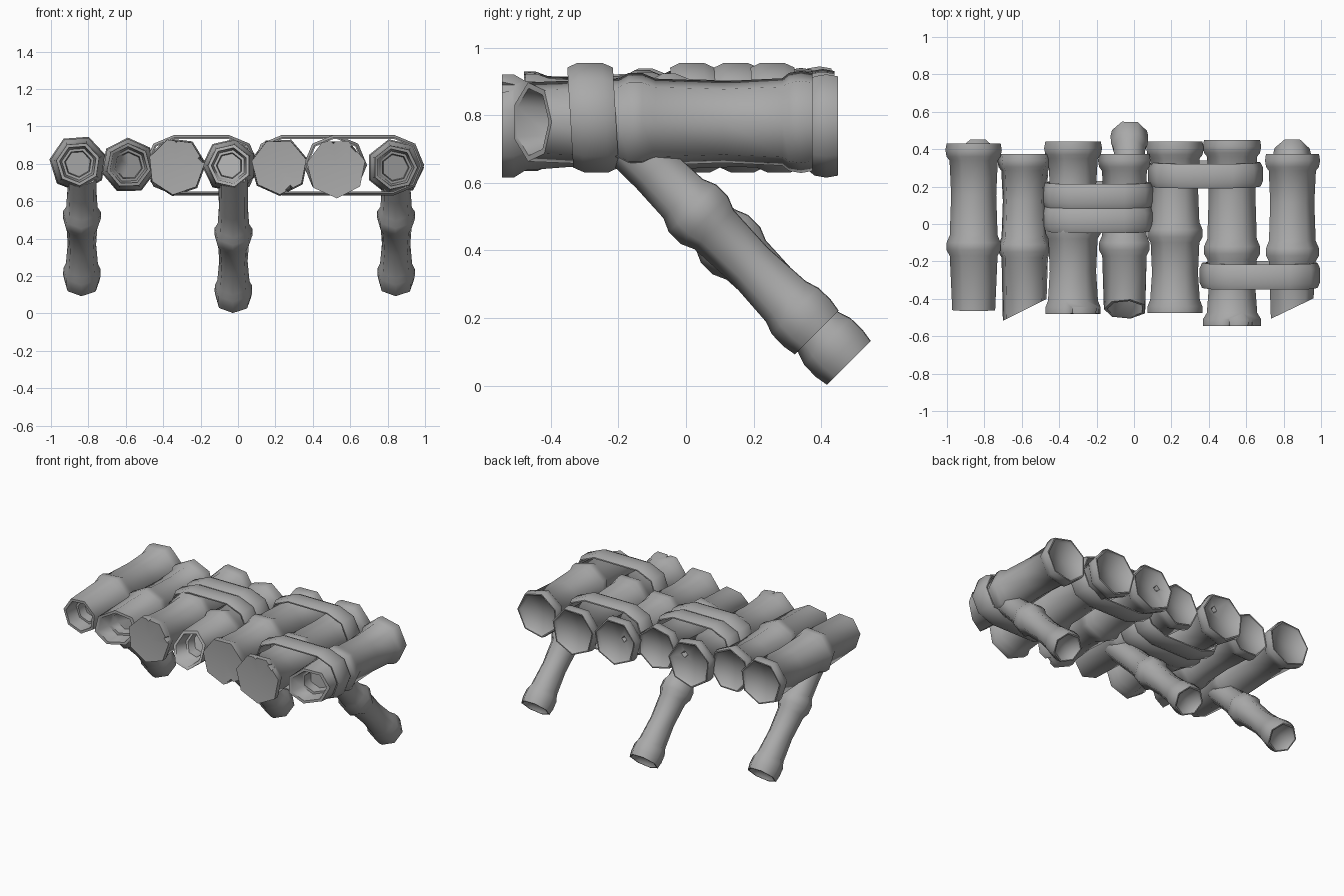
import bpy, bmesh
from math import sin, cos, pi, radians

if "Cube" in bpy.data.objects:
    bpy.data.objects.remove(bpy.data.objects["Cube"])

SIDES = 7
grey = bpy.data.materials.new("dark_grey")
grey.diffuse_color = (.4, .4, .4, 1)
grey.use_nodes = True
grey.node_tree.nodes["Principled BSDF"].inputs["Base Color"].default_value = grey.diffuse_color


def finish(name, bm, loc=(0, 0, 0), rot_x=0.0):
    bmesh.ops.recalc_face_normals(bm, faces=bm.faces)
    me = bpy.data.meshes.new(name)
    bm.to_mesh(me)
    bm.free()
    me.materials.append(grey)
    ob = bpy.data.objects.new(name, me)
    bpy.context.collection.objects.link(ob)
    ob.location = loc
    ob.rotation_euler = (rot_x, 0, 0)
    return ob


def smooth(ob):
    bpy.ops.object.select_all(action='DESELECT')
    ob.select_set(True)
    bpy.context.view_layer.objects.active = ob
    bpy.ops.object.shade_smooth_by_angle(angle=radians(60))


def bamboo(name, outer, loc, rot_x=0.0, roll=0.0, slant=(0, 0), hollow=True):
    """Revolve (y, radius) pairs, listed back to front, with a recess at each end."""
    b, rb = outer[0]
    f, rf = outer[-1]
    back = [(b - .035, 0), (b - .02, rb - .02), (b, rb - .008)]
    if hollow:
        front = [(f, rf - .018), (f + .09, rf - .03), (f + .09, rf - .045),
                 (f + .15, rf - .05), (f + .15, 0)]
    else:
        front = [(f + .012, 0)]
    prof = back + outer + front
    cut_from = len(back) + len(outer) - 1
    bm = bmesh.new()
    rings = []
    for k, (y, r) in enumerate(prof):
        ring = []
        for i in range(SIDES if r else 1):
            a = roll + 2 * pi * i / SIDES
            x, z = r * cos(a), r * sin(a)
            dy = slant[0] * x + slant[1] * z if k >= cut_from else 0
            ring.append(bm.verts.new((x, y + dy, z)))
        rings.append(ring)
    for p, q in zip(rings, rings[1:]):
        for i in range(SIDES):
            j = (i + 1) % SIDES
            vs = [p[i % len(p)], p[j % len(p)], q[j % len(q)], q[i % len(q)]]
            bm.faces.new(list(dict.fromkeys(vs)))
    return finish(name, bm, loc, rot_x)


def pole_profile(back, node, front, r, r_front):
    """Thick rim at the back, waist, raised node, then the front length."""
    flare = r_front > .14
    out = [(back, r * 1.2), (back - .035, r * 1.25), (back - .07, r * 1.2), (back - .09, r * 1.07),
           ((back + node) / 2, r), (node + .06, r * 1.06), (node + .02, r * 1.2),
           (node - .02, r * 1.2), (node - .05, r * 1.06)]
    if flare:
        out += [((node + front) / 2, r), (front + .07, r * 1.08), (front + .035, r_front)]
    return out + [(front, r_front)]


def notch(ob, loc, size):
    """Chip a splintered bite out of an end."""
    bm = bmesh.new()
    bmesh.ops.create_cone(bm, cap_ends=True, segments=4, radius1=size, radius2=.004, depth=.12)
    # the wide end of the cone faces out of the pole
    cutter = finish("chip_cutter", bm, loc, radians(90 if loc[1] > 0 else -90))
    cutter.hide_render = True
    m = ob.modifiers.new("chip", 'BOOLEAN')
    m.operation, m.object, m.solver = 'DIFFERENCE', cutter, 'EXACT'
    bpy.context.view_layer.objects.active = ob
    bpy.ops.object.modifier_apply(modifier=m.name)
    bpy.data.objects.remove(cutter)


# Deck poles: x, z, back, node, front, waist radius, front radius, cut slant, hollow, roll
poles = [
    (-.855, .80, .43, -.12, -.46, .124, .118, (0, -.05), True, .3),
    (-.585, .79, .375, -.13, -.46, .120, .120, (.5, 0), True, .7),
    (-.33, .785, .44, -.03, -.48, .128, .152, (0, 0), False, .1),
    (-.045, .79, .375, -.12, -.455, .118, .116, (0, .45), True, .45),
    (.22, .785, .44, -.05, -.475, .126, .150, (0, 0), False, .25),
    (.525, .775, .45, -.14, -.545, .128, .160, (0, 0), False, .25),
    (.84, .78, .375, -.15, -.455, .124, .120, (.48, 0), True, .0),
]
# Chips in the broken pole ends: pole index -> (x, y, z, size)
chips = {2: [(-.19, -.48, .83, .045), (-.33, -.48, .93, .03), (-.28, .42, .83, .05)],
         4: [(.28, -.475, .66, .05), (.17, .42, .81, .045)],
         5: [(.63, -.54, .89, .05), (.51, -.54, .925, .03)]}
for i, (x, z, back, node, front, r, rf, slant, hollow, roll) in enumerate(poles):
    ob = bamboo(f"deck_pole_{i + 1}", pole_profile(back, node, front, r, rf),
                (x, 0, z), roll=roll, slant=slant, hollow=hollow)
    for cx, cy, cz, size in chips.get(i, []):
        notch(ob, (cx, cy, cz), size)
    smooth(ob)

# Slanted legs, foot at local y = 0, running up into the deck
for name, x, y, z, length in [("left_leg", -.835, .39, .16, .82),
                              ("middle_leg", -.025, .485, .07, .95),
                              ("right_leg", .845, .39, .16, .82)]:
    prof = [(0, .096), (-.04, .103), (-.09, .102), (-.13, .088),
            (-.28, .078), (-.43, .086), (-.47, .104), (-.52, .104), (-.56, .086),
            (-.68, .080), (-length, .082)]
    smooth(bamboo(name, prof, (x, y, z), radians(-45), roll=.2))


# Lashing straps wrapped round pairs of poles
def strap(name, x0, x1, y, width, z=.793, half=.162, skew=-.06):
    section = [(-.5, -.022), (-.5, -.014), (-.27, 0), (.27, 0), (.5, -.014), (.5, -.022)]
    bm = bmesh.new()
    loops = []
    for k in range(10):
        right = k < 5
        a = -pi / 2 + k * pi / 4 if right else pi / 2 + (k - 5) * pi / 4
        cx = x1 - half if right else x0 + half
        ring = []
        for u, off in section:
            r = half + off
            dz = r * sin(a)
            ring.append(bm.verts.new((cx + r * cos(a), y + u * width + skew * dz, z + dz)))
        loops.append(ring)
    n = len(section)
    for k in range(10):
        p, q = loops[k], loops[(k + 1) % 10]
        for i in range(n):
            j = (i + 1) % n
            bm.faces.new((p[i], p[j], q[j], q[i]))
    smooth(finish(name, bm))


strap("strap_middle_back", -.50, .11, .157, .13)
strap("strap_middle_front", -.50, .11, .027, .13)
strap("strap_right_back", .075, .69, .265, .13)
strap("strap_right_front", .35, .995, -.275, .135)
